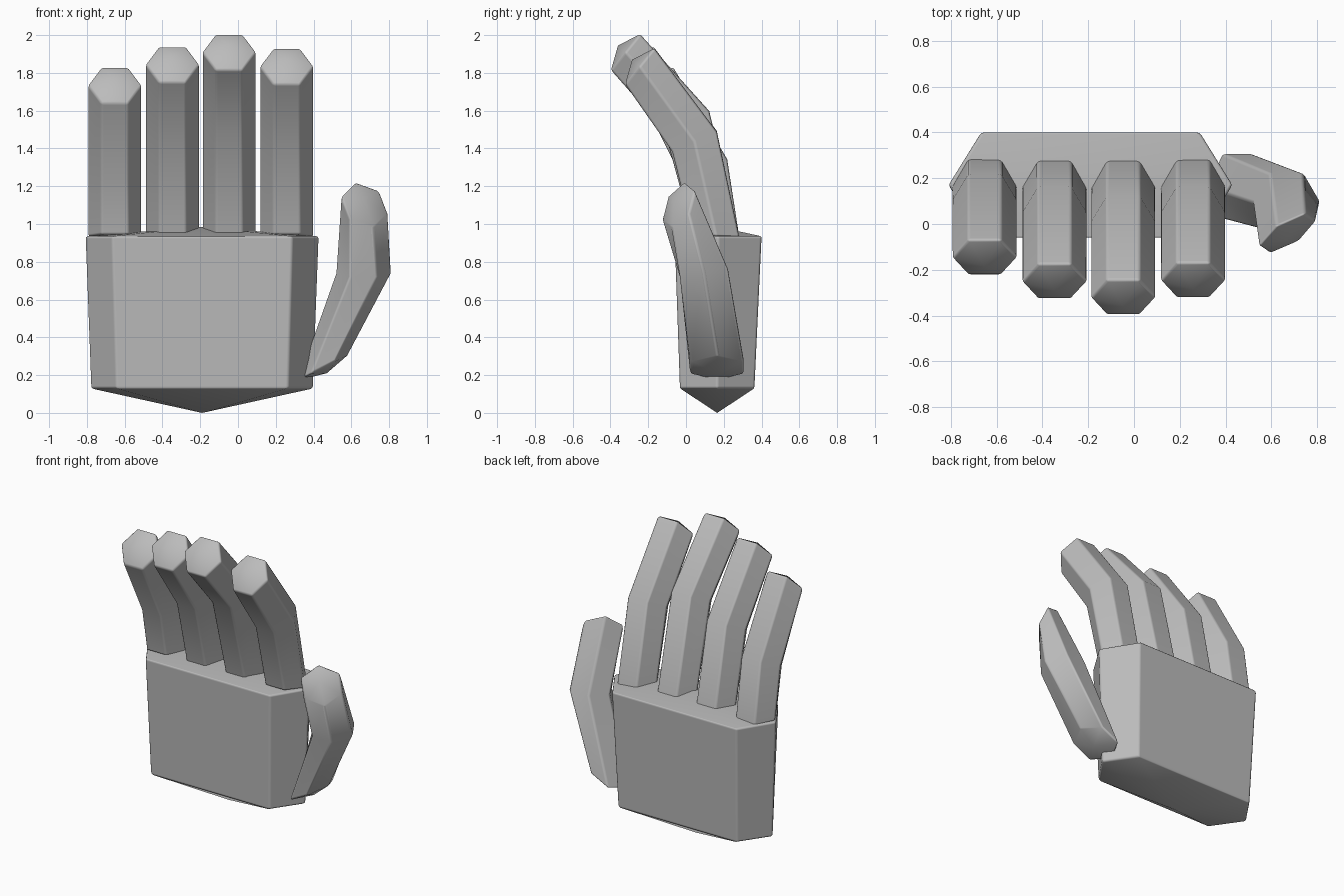
import bpy
import bmesh
from mathutils import Vector

default = bpy.data.objects.get("Cube")
if default:
    bpy.data.objects.remove(default, do_unlink=True)

grey = bpy.data.materials.new("plain grey")
grey.use_nodes = True
COLOUR = (0.5, 0.5, 0.5, 1)
grey.diffuse_color = COLOUR
grey.node_tree.nodes["Principled BSDF"].inputs["Base Color"].default_value = COLOUR


def hex_loft(name, sections, start_tip, end_tip, flat=0.5):
    """Loft six-sided sections (centre, half width u, half depth v), closed by low pointed caps."""
    bm = bmesh.new()
    rings = []
    for centre, u, v in sections:
        c, u, v = Vector(centre), Vector(u), Vector(v)
        corners = (c + u, c + u * flat + v, c - u * flat + v,
                   c - u, c - u * flat - v, c + u * flat - v)
        rings.append([bm.verts.new(p) for p in corners])
    tips = bm.verts.new(start_tip), bm.verts.new(end_tip)
    for i in range(6):
        j = (i + 1) % 6
        for low, high in zip(rings, rings[1:]):
            bm.faces.new((low[i], low[j], high[j], high[i]))
        bm.faces.new((rings[0][j], rings[0][i], tips[0]))
        bm.faces.new((rings[-1][i], rings[-1][j], tips[1]))
    bmesh.ops.recalc_face_normals(bm, faces=bm.faces)
    for face in bm.faces:
        face.smooth = True
    mesh = bpy.data.meshes.new(name)
    bm.to_mesh(mesh)
    bm.free()
    mesh.materials.append(grey)
    obj = bpy.data.objects.new(name, mesh)
    bpy.context.collection.objects.link(obj)
    # Softly rounded corners
    bevel = obj.modifiers.new("soft_edges", "BEVEL")
    bevel.width = 0.012
    bevel.segments = 2
    bevel.limit_method = "ANGLE"
    bevel.angle_limit = 0.7
    bevel.harden_normals = True
    return obj


# Palm: flattened hexagonal block widening upwards
hex_loft("palm",
         [((-0.19, 0.165, 0.13), (0.59, 0, 0), (0, 0.197, 0)),
          ((-0.19, 0.17, 0.935), (0.62, 0, 0), (0, 0.23, 0))],
         (-0.19, 0.165, 0), (-0.19, 0.17, 0.985), flat=0.77)

# Fingers: x position, joint (y, z), end (y, z)
FINGERS = {
    "little_finger": (-0.652, (0.10, 1.29), (-0.145, 1.735)),
    "ring_finger": (-0.347, (0.045, 1.44), (-0.25, 1.845)),
    "middle_finger": (-0.047, (0.005, 1.545), (-0.32, 1.91)),
    "index_finger": (0.258, (0.045, 1.437), (-0.245, 1.835)),
}
for name, (x, joint, end) in FINGERS.items():
    half = (0.143, 0, 0)
    hex_loft(name,
             [((x, 0.16, 0.935), half, (0, 0.123, -0.01)),
              ((x, *joint), half, (0, 0.118, 0.053)),
              ((x, *end), half, (0, 0.077, 0.095))],
             (x, 0.16, 0.92), (x, end[0] - 0.04, end[1] + 0.035))

# Thumb: leaning out from the lower side of the palm, then turning up
hex_loft("thumb",
         [((0.45, 0.165, 0.24), (0.132, 0, 0.067), (0, 0.143, 0)),
          ((0.665, 0.095, 0.74), (0.147, 0, 0), (0, 0.127, 0.02)),
          ((0.67, -0.04, 1.1), (0.125, 0.055, -0.045), (0.015, 0.06, 0.1))],
         (0.47, 0.165, 0.21), (0.67, -0.065, 1.135))
